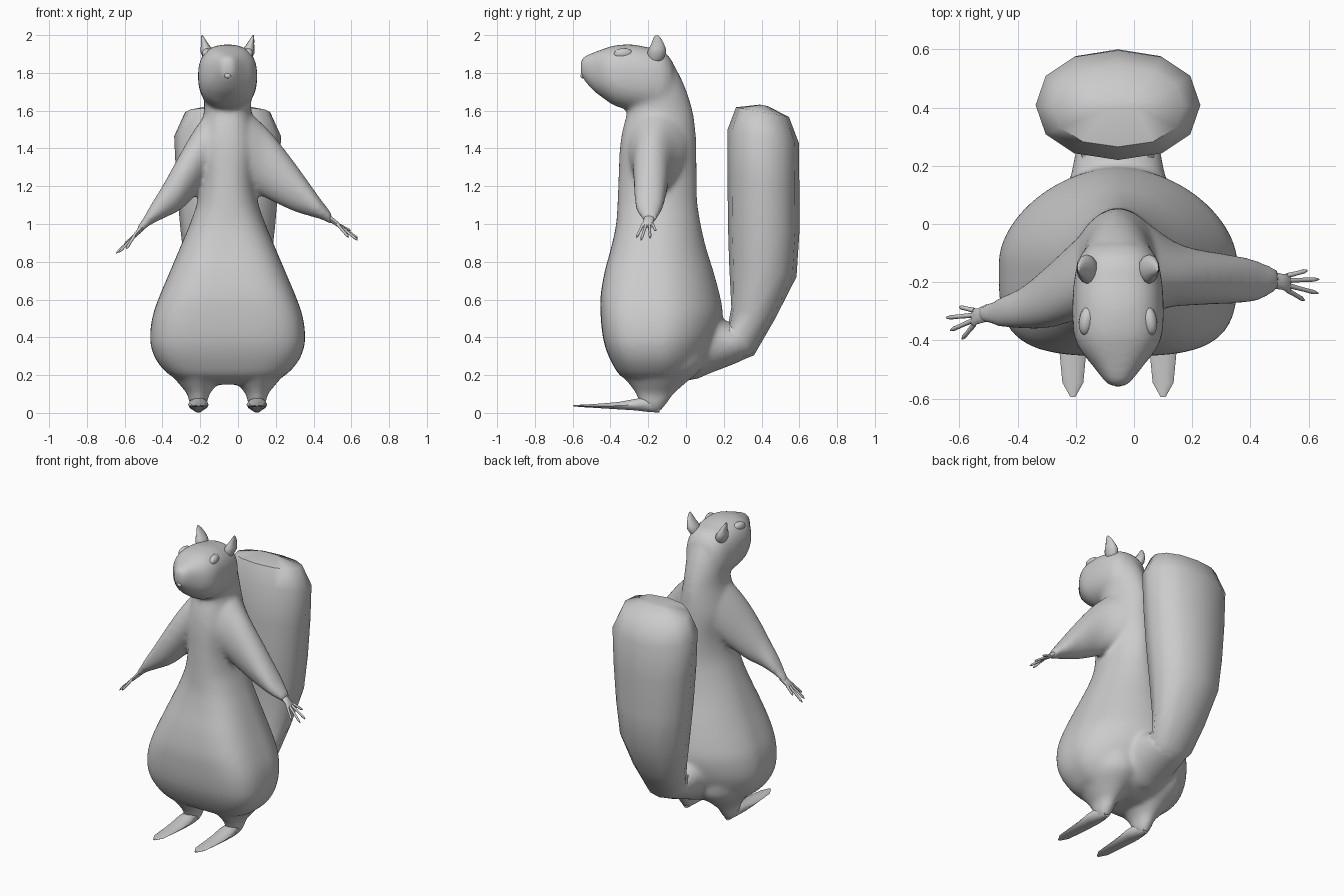
import bpy, bmesh, math
from mathutils import Vector

if "Cube" in bpy.data.objects:
    bpy.data.objects.remove(bpy.data.objects["Cube"])

CX = -0.055  # body midline


def add_loft(bm, rings, n=24, p=2.0, p_back=None):
    """Skin rings (centre, u, v[, p, p_back]) of superellipse shape; p_back is for the +v side."""
    loops = []
    for c, u, v, *own in rings:
        pf, pb = own or (p, p_back or p)
        loop = []
        for i in range(n):
            a = 2 * math.pi * i / n
            ca, sa = math.cos(a), math.sin(a)
            q = pb if sa > 0 else pf
            cu = math.copysign(abs(ca) ** (2 / q), ca)
            sv = math.copysign(abs(sa) ** (2 / q), sa)
            loop.append(bm.verts.new(Vector(c) + Vector(u) * cu + Vector(v) * sv))
        loops.append(loop)
    for a, b in zip(loops, loops[1:]):
        for i in range(n):
            j = (i + 1) % n
            bm.faces.new((a[i], a[j], b[j], b[i]))
    bm.faces.new(loops[0])
    bm.faces.new(loops[-1])


def smooth_rows(rows, steps=4):
    """Catmull-Rom interpolation between rows of section numbers."""
    out = []
    for i in range(len(rows) - 1):
        quad = list(zip(rows[max(i - 1, 0)], rows[i], rows[i + 1], rows[min(i + 2, len(rows) - 1)]))
        for k in range(steps):
            t = k / steps
            out.append([b + .5 * t * (c - a + t * (2 * a - 5 * b + 4 * c - d + t * (3 * (b - c) + d - a)))
                        for a, b, c, d in quad])
    return out + [list(rows[-1])]


def along_x(t, y0, y1, z0, z1):
    return (t, (y0 + y1) / 2, (z0 + z1) / 2), (0, (y1 - y0) / 2, 0), (0, 0, (z1 - z0) / 2)


def along_y(t, w, z0, z1, x=CX):
    return (x, t, (z0 + z1) / 2), (w, 0, 0), (0, 0, (z1 - z0) / 2)


def along_z(t, w, y0, y1, x=CX):
    return (x, (y0 + y1) / 2, t), (w, 0, 0), (0, (y1 - y0) / 2, 0)


def tail_ring(a, b, c, d, w):
    return (CX, (a + c) / 2, (b + d) / 2), (w, 0, 0), (0, (c - a) / 2, (d - b) / 2)


def finish(name, bm, angle=60):
    bmesh.ops.recalc_face_normals(bm, faces=bm.faces)
    me = bpy.data.meshes.new(name)
    bm.to_mesh(me)
    bm.free()
    ob = bpy.data.objects.new(name, me)
    bpy.context.collection.objects.link(ob)
    bpy.ops.object.select_all(action='DESELECT')
    ob.select_set(True)
    bpy.context.view_layer.objects.active = ob
    bpy.ops.object.shade_smooth_by_angle(angle=math.radians(angle))
    return ob


# Torso with neck: z, half width, front y, back y
bm = bmesh.new()
torso = [(.15, .17, -.25, -.06), (.19, .29, -.34, .05), (.26, .365, -.39, .11),
         (.34, .403, -.425, .15), (.42, .41, -.443, .18), (.52, .395, -.452, .195),
         (.62, .36, -.452, .18), (.75, .305, -.43, .145), (.88, .25, -.395, .105),
         (1.0, .20, -.37, .078), (1.12, .16, -.362, .06), (1.25, .145, -.357, .057),
         (1.4, .16, -.35, .055), (1.5, .145, -.335, .05), (1.6, .125, -.31, .035),
         (1.7, .127, -.31, .005), (1.8, .127, -.3, -.04), (1.88, .11, -.28, -.09),
         (1.92, .08, -.26, -.14)]
# squarer thighs in front, more pointed spine behind
add_loft(bm, [(*along_z(*r), 2.3 + 1.5 * max(0, min(1, (1.1 - r[0]) / .6)), 1.85)
              for r in smooth_rows(torso)], 64)

# Head from muzzle to nape: y, half width, bottom z, top z
head = [(-.558, .03, 1.79, 1.87), (-.535, .05, 1.755, 1.89), (-.49, .085, 1.705, 1.908),
        (-.43, .132, 1.66, 1.93), (-.37, .154, 1.622, 1.947), (-.28, .157, 1.60, 1.95),
        (-.2, .152, 1.59, 1.935), (-.12, .135, 1.58, 1.915), (-.07, .10, 1.6, 1.86)]
add_loft(bm, [along_y(*r) for r in smooth_rows(head)], 32, 2.2, 2.5)

# Arms in slightly different poses: x, y range, z range
right_arm = [(-.0, -.31, .03, 1.25, 1.60), (.06, -.305, -.005, 1.19, 1.59), (.13, -.285, -.055, 1.145, 1.53),
             (.2, -.28, -.083, 1.11, 1.455), (.3, -.275, -.1, 1.065, 1.325),
             (.4, -.27, -.118, 1.035, 1.185), (.45, -.255, -.135, 1.02, 1.115), (.495, -.225, -.155, .995, 1.06)]
left_arm = [(-.11, -.31, .03, 1.25, 1.60), (-.17, -.32, -.025, 1.215, 1.58), (-.24, -.345, -.09, 1.135, 1.485),
            (-.31, -.36, -.155, 1.07, 1.365), (-.39, -.36, -.22, 1.03, 1.22),
            (-.46, -.355, -.25, .995, 1.105), (-.5, -.345, -.27, .965, 1.035), (-.535, -.335, -.28, .925, .985)]
for arm in (right_arm, left_arm):
    add_loft(bm, [along_x(*r) for r in smooth_rows(arm)], 28)

# Ankles and thighs
for s in (-1, 1):
    x = CX + s * .155
    leg = [(.012, .03, -.2, -.13), (.05, .047, -.245, -.1), (.1, .06, -.265, -.065),
           (.15, .10, -.3, -.01), (.24, .17, -.37, .09), (.34, .2, -.4, .11)]
    add_loft(bm, [along_z(*r, x) for r in smooth_rows(leg)], 24)

# Tail root, flaring into the rump: inner y, z, outer y, z, half width
root = [(-.05, .78, -.1, .25, .24), (.07, .66, .02, .175, .215), (.15, .55, .13, .21, .17),
        (.215, .48, .30, .278, .145), (.23, .49, .33, .31, .135)]
add_loft(bm, [tail_ring(*r) for r in smooth_rows(root)], 28)

# Fuse into one soft skin
body = finish("body", bm)
rem = body.modifiers.new("fuse", 'REMESH')
rem.mode = 'VOXEL'
rem.voxel_size = .013
rem.use_smooth_shade = True
smo = body.modifiers.new("soften", 'SMOOTH')
smo.factor = .5
smo.iterations = 14

# Bushy tail with coarse facets
tail = [(.18, .49, .25, .26, .135), (.225, .475, .36, .305, .145),
        (.24, .56, .47, .495, .18), (.228, .8, .585, .72, .225), (.222, 1.0, .6, .95, .25),
        (.22, 1.25, .6, 1.2, .272), (.22, 1.5, .597, 1.43, .283),
        (.265, 1.618, .545, 1.567, .225), (.39, 1.632, .43, 1.625, .08)]
bm = bmesh.new()
add_loft(bm, [tail_ring(*r) for r in tail], 12, 2.2)
finish("tail", bm)

# Long flat feet
foot = [(-.595, .008, .034, .042), (-.545, .036, .03, .044), (-.45, .045, .024, .05),
        (-.36, .05, .018, .058), (-.27, .055, .012, .075), (-.2, .045, .003, .09), (-.14, .025, .0, .07)]
bm = bmesh.new()
for s in (-1, 1):
    add_loft(bm, [along_y(*r, CX + s * .155) for r in foot], 10)
finish("feet", bm)


def finger(bm, a, b, r0, r1):
    """Tapered finger between two points."""
    a, b = Vector(a), Vector(b)
    d = (b - a).normalized()
    u = d.cross(Vector((0, 0, 1))).normalized()
    v = d.cross(u)
    add_loft(bm, [(p, u * r, v * r) for p, r in
                  ((a, r0), (a.lerp(b, .55), r0 * .8), (a.lerp(b, .85), r0 * .85), (b, r1))], 6)


# Hands: palm and four fingers
hands = {"right_hand": ((.465, -.19, 1.045), (.54, -.205, .99),
                        [(.595, -.16, .965), (.635, -.19, .925), (.632, -.238, .915), (.585, -.262, .93)]),
         "left_hand": ((-.505, -.305, .985), (-.56, -.325, .925),
                       [(-.6, -.285, .895), (-.645, -.322, .845), (-.63, -.365, .85), (-.59, -.395, .87)])}
for name, (wrist, palm, tips) in hands.items():
    bm = bmesh.new()
    w, q = Vector(wrist), Vector(palm)
    add_loft(bm, [(w, (0, .03, 0), (0, 0, .022)), (w.lerp(q, .6), (0, .027, 0), (0, 0, .017)),
                  (q, (0, .034, 0), (0, 0, .013))], 10)
    for i, t in enumerate(tips):
        start = q.lerp(w, .2) + Vector((0, .024 - .016 * i, 0))
        finger(bm, start, t, .009, .003)
    finish(name, bm)

# Pointed ears
bm = bmesh.new()
for s in (-1, 1):
    ear = [(.09, -.165, 1.85, .025, .03), (.106, -.155, 1.905, .036, .05),
           (.12, -.15, 1.95, .021, .035), (.131, -.153, 1.983, .01, .02), (.136, -.155, 2.0, .003, .006)]
    add_loft(bm, [((CX + s * x, y, z), (rx, 0, 0), (0, ry, 0)) for x, y, z, rx, ry in smooth_rows(ear, 2)], 12)
finish("ears", bm)

# Eyes and nose
for name, off, loc, size, yaw in (("right_eye", 1, (.105, -.33, 1.898), (.028, .054, .034), .2),
                                  ("left_eye", -1, (.105, -.33, 1.898), (.028, .054, .034), .2),
                                  ("nose", 1, (0, -.547, 1.785), (.018, .012, .014), 0)):
    bpy.ops.mesh.primitive_uv_sphere_add(segments=14, ring_count=8, radius=1,
                                         location=(CX + off * loc[0], loc[1], loc[2]),
                                         rotation=(0, off * yaw * 2, off * yaw))
    ob = bpy.context.object
    ob.name = name
    ob.scale = size
    bpy.ops.object.shade_smooth()
